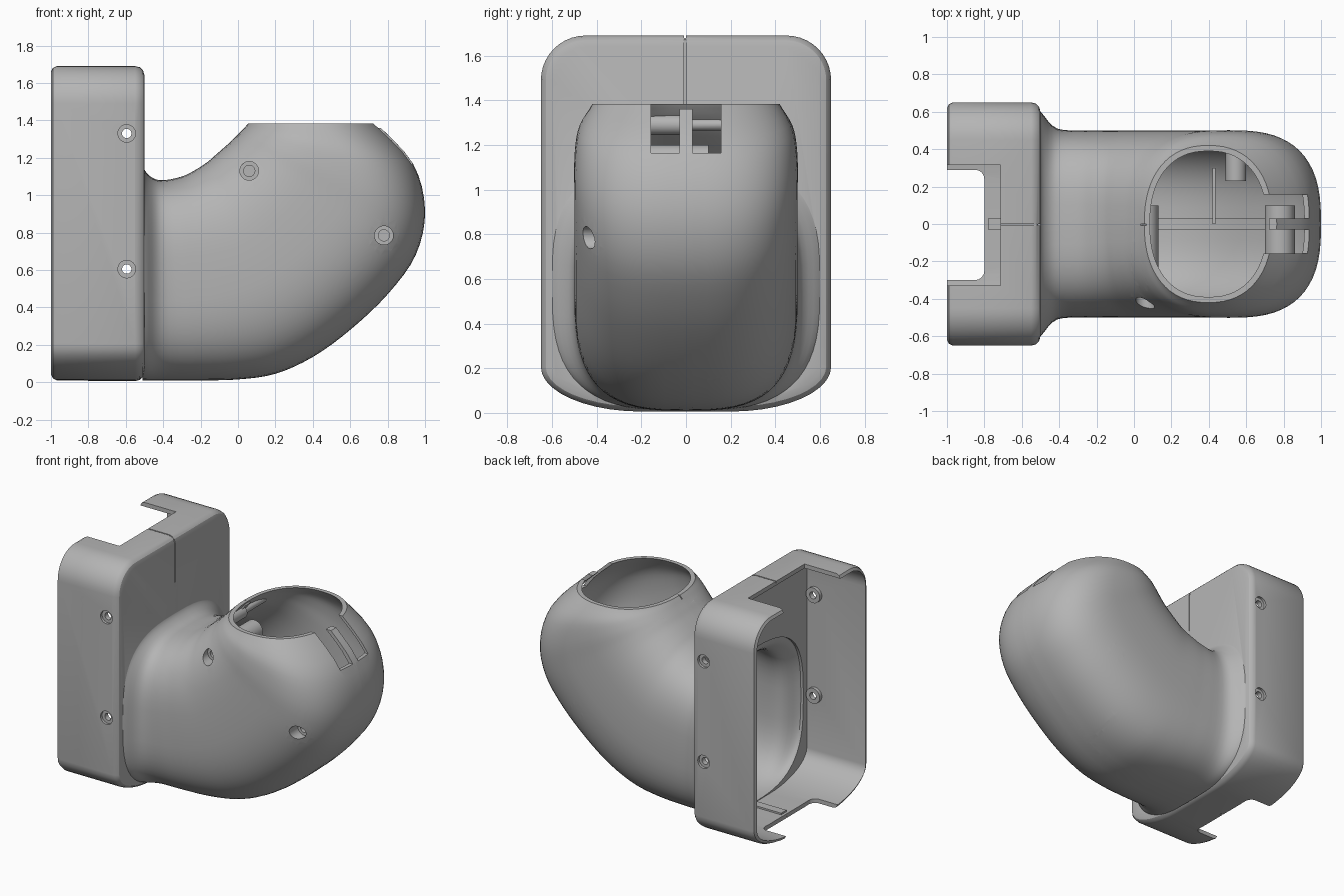
import bpy, bmesh, math
from mathutils import Vector

cube = bpy.data.objects.get("Cube")
if cube:
    bpy.data.objects.remove(cube, do_unlink=True)

grey = bpy.data.materials.new("light_grey")
grey.use_nodes = True
COLOUR = (0.46, 0.46, 0.46, 1)
grey.diffuse_color = COLOUR
grey.node_tree.nodes["Principled BSDF"].inputs["Base Color"].default_value = COLOUR


def loft(name, rings):
    """Closed solid through rings of equal point count."""
    bm = bmesh.new()
    rows = [[bm.verts.new(p) for p in ring] for ring in rings]
    n = len(rows[0])
    for a, b in zip(rows, rows[1:]):
        for i in range(n):
            j = (i + 1) % n
            bm.faces.new((a[i], a[j], b[j], b[i]))
    bm.faces.new(rows[0][::-1])
    bm.faces.new(rows[-1])
    bmesh.ops.recalc_face_normals(bm, faces=bm.faces)
    mesh = bpy.data.meshes.new(name)
    bm.to_mesh(mesh)
    bm.free()
    obj = bpy.data.objects.new(name, mesh)
    bpy.context.collection.objects.link(obj)
    mesh.materials.append(grey)
    return obj


def block(name, x, y, z):
    return loft(name, [[(x[0], y[0], h), (x[1], y[0], h), (x[1], y[1], h), (x[0], y[1], h)]
                       for h in z])


def rod(name, x, z, r, y0, y1, sides=32):
    """Cylinder along y."""
    turn = [2 * math.pi * i / sides for i in range(sides)]
    return loft(name, [[(x + r * math.cos(a), y, z + r * math.sin(a)) for a in turn]
                       for y in (y0, y1)])


def combine(target, tool, operation, keep=False):
    mod = target.modifiers.new("combine", "BOOLEAN")
    mod.operation, mod.solver, mod.object = operation, "EXACT", tool
    bpy.context.view_layer.objects.active = target
    bpy.ops.object.modifier_apply(modifier=mod.name)
    if not keep:
        bpy.data.objects.remove(tool, do_unlink=True)


# Collar: rounded box section along x, bottom corners wider than top ones
def collar_ring(x, inset, steps=10):
    w, low, high = 0.65 - inset, 0.006 + inset, 1.69 - inset
    pts = []
    for sy, sz, ry, rz in ((1, 1, 0.2, 0.2), (-1, 1, 0.2, 0.2),
                           (-1, -1, 0.45, 0.2), (1, -1, 0.45, 0.2)):
        ry, rz = ry - inset, rz - inset
        arc = []
        for i in range(steps + 1):
            a = math.pi / 2 * i / steps
            edge = high - rz if sz > 0 else low + rz
            arc.append((x, sy * (w - ry + ry * math.cos(a)), edge + sz * rz * math.sin(a)))
        pts += arc if sy * sz > 0 else arc[::-1]
    return pts


def collar(t):
    if t:
        return loft("collar_space", [collar_ring(-1.1, t), collar_ring(-0.5 - t, t)])
    return loft("housing", [collar_ring(x, i) for x, i in (
        (-1, 0.03), (-0.99, 0.01), (-0.97, 0), (-0.55, 0),
        (-0.525, 0.006), (-0.508, 0.022), (-0.5, 0.05))])


# Elbow sections: throat side (x, z), outer side (x, z), half width, roundness
SECTIONS = [
    (-0.51, 1.18, -0.51, 0.01, 0.61, 3.0), (-0.49, 1.12, -0.49, 0.01, 0.59, 3.0),
    (-0.42, 1.08, -0.4, 0.01, 0.51, 3.0), (-0.3, 1.1, -0.2, 0.01, 0.5, 3.0),
    (-0.22, 1.14, 0, 0.015, 0.5, 2.9), (-0.16, 1.18, 0.2, 0.045, 0.5, 2.8),
    (-0.12, 1.215, 0.4, 0.135, 0.5, 2.8), (-0.08, 1.25, 0.6, 0.28, 0.5, 2.8),
    (-0.04, 1.285, 0.8, 0.47, 0.5, 2.8), (-0.01, 1.315, 0.95, 0.68, 0.5, 2.8),
    (0.02, 1.345, 1.0, 0.92, 0.5, 2.7), (0.04, 1.367, 0.935, 1.17, 0.48, 2.5),
    (0.055, 1.383, 0.74, 1.383, 0.42, 2.3),
]


def smooth_rows(rows, cuts=4):
    """Catmull-Rom interpolation of the section table."""
    out = []
    for k in range(len(rows) - 1):
        a, b, c, d = (rows[max(0, min(len(rows) - 1, k + i))] for i in (-1, 0, 1, 2))
        for s in range(cuts):
            u = s / cuts
            out.append([q + 0.5 * u * (r - p + u * (2 * p - 5 * q + 4 * r - s2
                        + u * (3 * (q - r) + s2 - p)))
                        for p, q, r, s2 in zip(a, b, c, d)])
    return out + [list(rows[-1])]


def elbow(t, count=64):
    rings = []
    for ix, iz, ox, oz, hw, n in smooth_rows(SECTIONS):
        inner, outer = Vector((ix, 0, iz)), Vector((ox, 0, oz))
        mid, half = (inner + outer) / 2, (outer - inner) / 2
        half *= (half.length - t) / half.length
        ring = []
        for i in range(count):
            c, s = (f(2 * math.pi * i / count) for f in (math.cos, math.sin))
            c, s = (math.copysign(abs(v) ** (2 / n), v) for v in (c, s))
            ring.append(mid + half * c + Vector((0, (hw - t) * s, 0)))
        rings.append(ring)
    # Inner spaces run on past both mouths
    if t:
        rings.insert(0, [p - Vector((0.1, 0, 0)) for p in rings[0]])
        rings.append([p + Vector((0, 0, 0.1)) for p in rings[-1]])
    return loft("elbow", rings)


def solid(t):
    body = collar(t)
    combine(body, elbow(t), "UNION")
    return body


# Hollow shell
housing = solid(0)
envelope = housing.copy()
envelope.data = housing.data.copy()
bpy.context.collection.objects.link(envelope)
combine(housing, solid(0.03), "DIFFERENCE")

# Seam groove outside and lap strip inside, along the centre line
groove = block("groove", (-1.2, 1.2), (-0.008, 0), (-0.2, 1.9))
combine(groove, solid(0.012), "DIFFERENCE")
combine(housing, groove, "DIFFERENCE")
lap = block("lap", (-0.95, 1.2), (-0.03, 0.03), (-0.2, 1.36))
combine(lap, envelope, "INTERSECT", keep=True)
combine(lap, solid(0.042), "DIFFERENCE")
lap_cut = block("lap_cut", (-1.2, -0.78), (-0.1, 0.1), (-0.2, 1.9))
combine(lap, lap_cut, "DIFFERENCE")

# Screw posts, pins and rib inside the elbow
fittings = [
    rod("upper_screw_post", 0.06, 1.13, 0.07, -0.6, 0.1),
    rod("lower_screw_post", 0.78, 0.78, 0.08, -0.6, 0.1),
    rod("side_post", 0.545, 0.6, 0.055, 0.23, 0.6),
    rod("thick_pin", 0.03, 1.29, 0.045, -0.5, 0),
    rod("thin_pin", 0.03, 1.29, 0.025, -0.01, 0.5),
    block("rib", (0.42, 0.435), (0, 0.3), (0, 0.45)),
]
# Washers on the collar's inner walls
for side in (-1, 1):
    for z in (0.605, 1.33):
        fittings.append(rod("washer", -0.595, z, 0.055, *sorted((side * 0.595, side * 0.63))))
for part in fittings:
    combine(part, envelope, "INTERSECT", keep=True)
    combine(housing, part, "UNION")
bpy.data.objects.remove(envelope, do_unlink=True)

# Screw holes through the collar sides, with wider seats
cutters = []
for z in (0.605, 1.33):
    cutters.append(rod("hole", -0.595, z, 0.025, -0.8, 0.8))
    for side in (-1, 1):
        cutters.append(rod("seat", -0.595, z, 0.047, *sorted((side * 0.632, side * 0.8))))
# Blind screw holes in the front of the elbow
for x, z in ((0.06, 1.13), (0.78, 0.785)):
    cutters.append(rod("seat", x, z, 0.05, -0.8, -0.36))
    cutters.append(rod("hole", x, z, 0.03, -0.8, -0.15))
# Latch slot in the mouth, and notches in the collar's top and bottom
cutters.append(block("latch_slot", (0.6, 1.2), (-0.157, 0.157), (1.165, 1.6)))
cutters.append(block("top_notch", (-1.2, -0.715), (-0.33, 0.315), (1.4, 1.9)))
bottom_notch = block("bottom_notch", (-1.2, -0.8), (-0.3, 0.29), (-0.2, 0.2))
bevel = bottom_notch.modifiers.new("round", "BEVEL")
bevel.width, bevel.segments = 0.05, 4
bpy.context.view_layer.objects.active = bottom_notch
bpy.ops.object.modifier_apply(modifier=bevel.name)
cutters.append(bottom_notch)
for cutter in cutters:
    combine(housing, cutter, "DIFFERENCE")
lap.name = "seam_lap"

# Smooth surfaces with crisp edges
bpy.ops.object.select_all(action="DESELECT")
for obj in (housing, lap):
    obj.select_set(True)
bpy.context.view_layer.objects.active = housing
bpy.ops.object.shade_smooth_by_angle(angle=math.radians(30))
